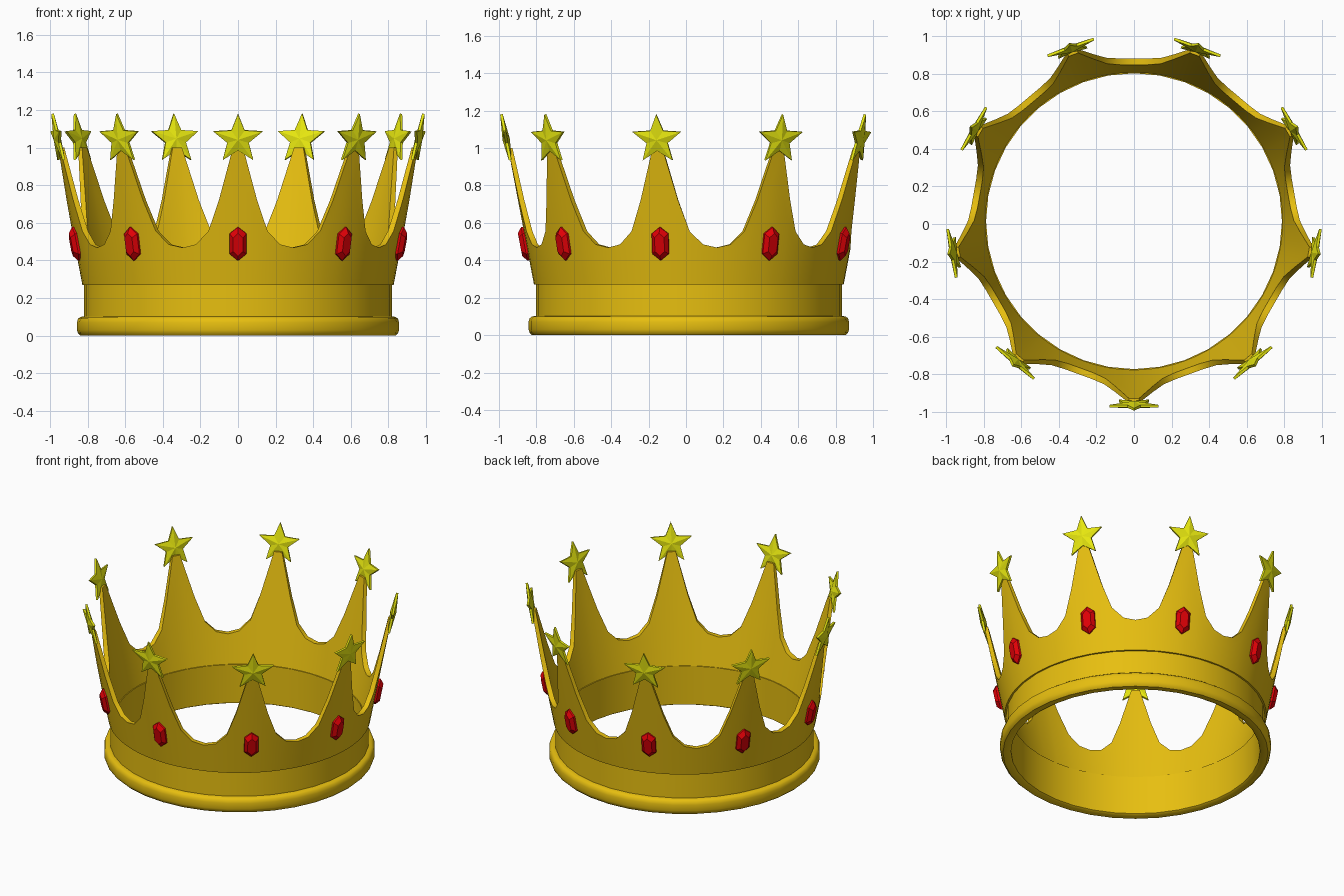
import bpy, bmesh, math
from mathutils import Vector, Matrix

if "Cube" in bpy.data.objects:
    bpy.data.objects.remove(bpy.data.objects["Cube"])

CY = 0.015      # small offset so the odd-numbered spikes stay centred
N = 9           # spikes
LEAN = 0.19     # outward lean of the wall


def material(name, rgb):
    m = bpy.data.materials.new(name)
    m.diffuse_color = (*rgb, 1)
    m.use_nodes = True
    m.node_tree.nodes["Principled BSDF"].inputs["Base Color"].default_value = m.diffuse_color
    return m


gold = material("gold", (0.8, 0.52, 0.005))
yellow = material("star_yellow", (0.8, 0.8, 0.005))
red = material("gem_red", (0.75, 0.0, 0.002))


def make(name, verts, faces, mat, angle=None):
    me = bpy.data.meshes.new(name)
    me.from_pydata(verts, [], faces)
    bm = bmesh.new()
    bm.from_mesh(me)
    bmesh.ops.recalc_face_normals(bm, faces=bm.faces)
    bm.to_mesh(me)
    bm.free()
    me.materials.append(mat)
    if angle is not None:
        me.shade_smooth()
        me.set_sharp_from_angle(angle=math.radians(angle))
    ob = bpy.data.objects.new(name, me)
    bpy.context.collection.objects.link(ob)
    return ob


def ring(name, rings, mat, angle):
    """Join a closed loop of cross-sections (all with the same point count)."""
    n, k = len(rings), len(rings[0])
    verts = [p for r in rings for p in r]
    faces = [(i * k + j, (i + 1) % n * k + j, (i + 1) % n * k + (j + 1) % k, i * k + (j + 1) % k)
             for i in range(n) for j in range(k)]
    return make(name, verts, faces, mat, angle)


def polar(r, deg, z):
    a = math.radians(deg)
    return (r * math.cos(a), CY + r * math.sin(a), z)


# lower band with rounded rim
profile = [(0.787, 0.008), (0.80, 0.0), (0.838, 0.0), (0.851, 0.012), (0.857, 0.03), (0.857, 0.07),
           (0.851, 0.09), (0.838, 0.10), (0.818, 0.102), (0.818, 0.275), (0.787, 0.275)]
ring("base_band", [[polar(r, i * 10 - 90, z) for r, z in profile] for i in range(36)], gold, 40)

# spiked wall: half-spike outline as (degrees from spike centre, height)
half = [(1.6, 1.0), (6.4, 0.72), (10.3, 0.555), (15, 0.485), (20, 0.468)]
outline = [(-d, z) for d, z in reversed(half[:-1])] + half
sections = []
for s in range(N):
    for d, top in outline:
        levels = [0.27 + (top - 0.27) * t / 4 for t in range(5)]
        outer = [polar(0.828 + LEAN * (z - 0.27), s * 40 - 90 + d, z) for z in levels]
        inner = [polar(0.790 + (LEAN + 0.02) * (z - 0.27), s * 40 - 90 + d, z) for z in levels]
        sections.append(outer + inner[::-1])
ring("spiked_wall", sections, gold, 40)


def place(ob, r, deg, z):
    """Local x = around, y = up the lean, z = outward."""
    a = math.radians(deg)
    out = Vector((math.cos(a), math.sin(a), 0))
    u = Vector((-math.sin(a), math.cos(a), 0))
    v = (out * LEAN + Vector((0, 0, 1))).normalized()
    m = Matrix((u, v, u.cross(v))).transposed().to_4x4()
    m.translation = polar(r, deg, z)
    ob.matrix_world = m


def star(name):
    rim = []
    for w in (0.007, -0.007):
        for i in range(10):
            a, r = math.pi / 2 + i * math.pi / 5, (0.138, 0.06)[i % 2]
            rim.append((r * math.cos(a), r * math.sin(a), w))
    verts = rim + [(0, 0, 0.02), (0, 0, -0.02)]
    faces = []
    for i in range(10):
        j = (i + 1) % 10
        faces += [(i, j, 20), (10 + j, 10 + i, 21), (i, 10 + i, 10 + j, j)]
    return make(name, verts, faces, yellow)


def gem(name):
    hexa = [(0, 1), (-1, 0.6), (-1, -0.6), (0, -1), (1, -0.6), (1, 0.6)]
    layers = [(0.026, 0.062, -0.03), (0.045, 0.091, 0.0), (0.045, 0.091, 0.012), (0.026, 0.062, 0.035)]
    verts = [(x * w, y * h, d) for w, h, d in layers for x, y in hexa]
    faces = [tuple(range(6)), tuple(range(18, 24))]
    faces += [(l * 6 + i, l * 6 + (i + 1) % 6, l * 6 + 6 + (i + 1) % 6, l * 6 + 6 + i)
              for l in range(3) for i in range(6)]
    return make(name, verts, faces, red)


# star on each tip, gem on each spike
for s in range(N):
    place(star(f"star_{s + 1}"), 0.976, s * 40 - 90, 1.045)
    place(gem(f"gem_{s + 1}"), 0.868, s * 40 - 90, 0.49)
